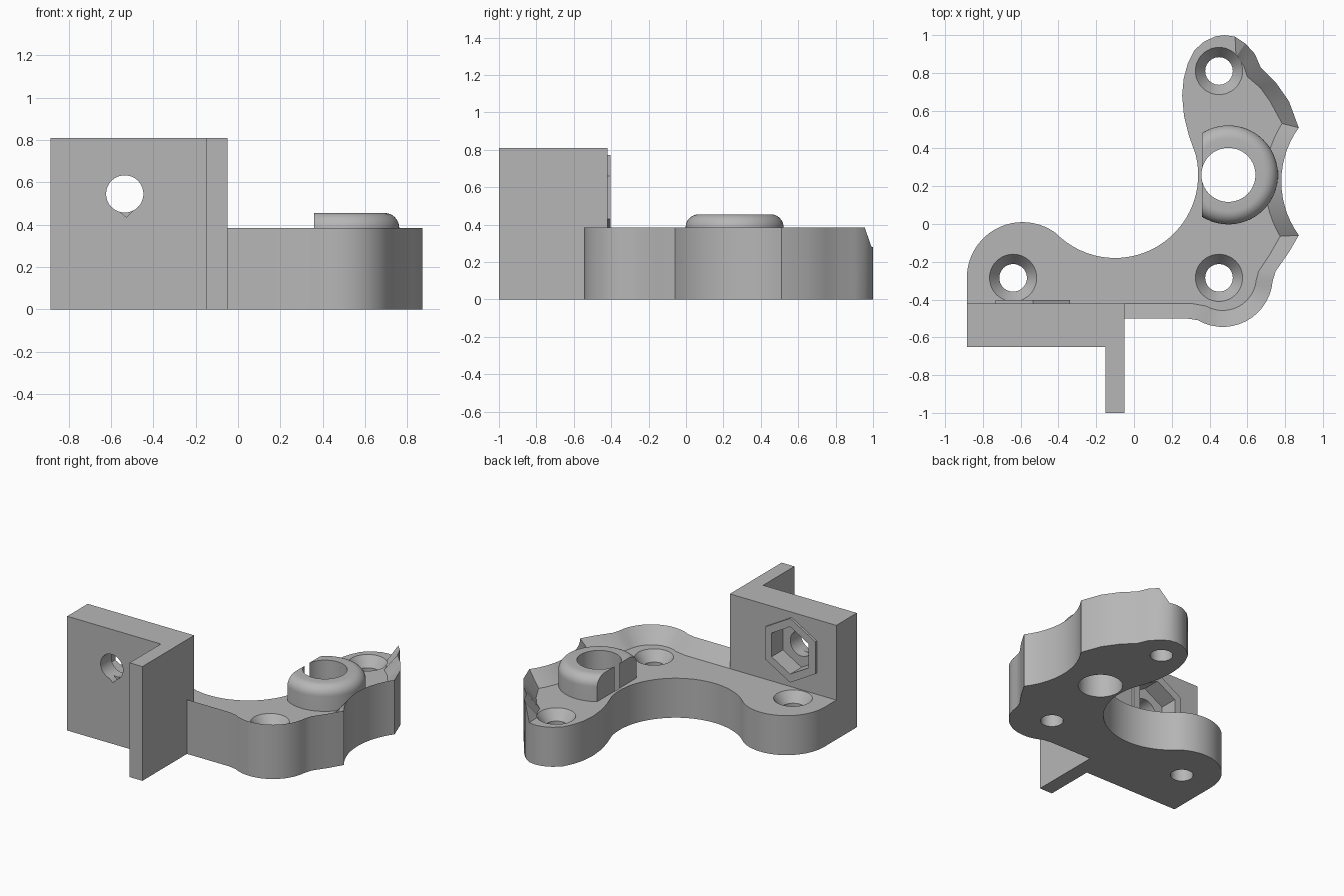
import bpy, bmesh
from math import cos, sin, radians, pi

if "Cube" in bpy.data.objects:
    bpy.data.objects.remove(bpy.data.objects["Cube"])

grey = bpy.data.materials.new("plain grey")
grey.use_nodes = True
colour = (0.47, 0.47, 0.47, 1)
grey.diffuse_color = colour
grey.node_tree.nodes["Principled BSDF"].inputs["Base Color"].default_value = colour

FLOOR, RIM, TOP = 0.28, 0.385, 0.81
BACK = -0.42            # back face of the upright block


def loft(name, rings):
    """Closed solid through rings of equal point count."""
    bm = bmesh.new()
    rows = [[bm.verts.new(p) for p in ring] for ring in rings]
    n = len(rows[0])
    for a, b in zip(rows, rows[1:]):
        for i in range(n):
            j = (i + 1) % n
            bm.faces.new((a[i], a[j], b[j], b[i]))
    bm.faces.new(rows[0][::-1])
    bm.faces.new(rows[-1])
    bmesh.ops.remove_doubles(bm, verts=bm.verts, dist=0.0005)
    bmesh.ops.recalc_face_normals(bm, faces=bm.faces)
    mesh = bpy.data.meshes.new(name)
    bm.to_mesh(mesh)
    bm.free()
    mesh.materials.append(grey)
    ob = bpy.data.objects.new(name, mesh)
    bpy.context.collection.objects.link(ob)
    return ob


def arc(cx, cy, r, a0, a1, n):
    angles = [radians(a0 + (a1 - a0) * i / n) for i in range(n + 1)]
    return [(cx + r * cos(a), cy + r * sin(a)) for a in angles]


def circle(cx, cy, r, n=64, start=0):
    return arc(cx, cy, r, start, start + 360, n)[:-1]


def upright(name, cx, cy, profile, n=64):
    return loft(name, [[(x, y, z) for x, y in circle(cx, cy, r, n)]
                       for r, z in profile])


def along_y(name, outline, y0, y1):
    return loft(name, [[(x, y, z) for x, z in outline] for y in (y0, y1)])


def prism(name, outline, z0, z1):
    return loft(name, [[(x, y, z) for x, y in outline] for z in (z0, z1)])


def cut(ob, cutter, mode='DIFFERENCE', keep=False):
    cutter.hide_render = True
    mod = ob.modifiers.new("cut", 'BOOLEAN')
    mod.operation, mod.solver, mod.object = mode, 'EXACT', cutter
    bpy.context.view_layer.objects.active = ob
    bpy.ops.object.modifier_apply(modifier=mod.name)
    if not keep:
        bpy.data.objects.remove(cutter)


# Raised rim: inner (floor) line and outer (crest) line, point for point
inner = [(-0.1, BACK), (0.3, BACK)]
outer = [(-0.1, -0.5), (0.28, -0.5)]
inner += arc(0.47, -0.28, 0.178, 240, 355, 14)
outer += arc(0.47, -0.28, 0.265, 240, 355, 14)
inner += [(0.66, -0.25), (0.72, -0.16)]
outer += [(0.75, -0.25), (0.82, -0.15)]
inner += arc(1.264, 0.225, 0.57, 210.6, 147.4, 14)
outer += arc(1.264, 0.225, 0.484, 216, 144, 14)
inner += [(0.72, 0.65), (0.67, 0.72), (0.60, 0.78), (0.58, 0.84), (0.54, 0.885)]
outer += [(0.82, 0.65), (0.75, 0.75), (0.67, 0.83), (0.64, 0.90), (0.59, 0.955)]

# Rimless edge: far lobe, long concave sweep, near lobe
edge = [(0.535, 0.992), (0.48, 1.0), (0.43, 0.993), (0.37, 0.965), (0.32, 0.92),
        (0.285, 0.85), (0.263, 0.77), (0.255, 0.68), (0.265, 0.57), (0.29, 0.47)]
edge += arc(-0.1, 0.26, 0.44, 14, -132, 26)
edge += arc(-0.59, -0.285, 0.295, 48, 180, 22)[1:]
edge += [(-0.885, BACK - 0.01)]

plate = loft("base_plate", [
    [(x, y, 0) for x, y in outer + edge],
    [(x, y, RIM) for x, y in outer] + [(x, y, FLOOR) for x, y in edge],
    [(x, y, FLOOR) for x, y in inner + edge]])

# Countersunk screw holes
for x, y in ((-0.64, -0.285), (0.45, -0.285), (0.45, 0.81)):
    cut(plate, upright("screw_cutter", x, y,
                       [(0.073, -0.1), (0.073, 0.21), (0.125, FLOOR), (0.125, 0.6)], 48))

# Rounded boss with a flat side and a through hole
BX, BY, BR, FIL, BTOP = 0.5, 0.26, 0.262, 0.07, 0.455
fillet = [(BR - FIL + FIL * cos(i * pi / 16), BTOP - FIL + FIL * sin(i * pi / 16))
          for i in range(9)]
boss = upright("round_boss", BX, BY, [(BR, 0.2)] + fillet, 72)
cut(boss, prism("flat_cutter", [(0, -0.2), (0.36, -0.2), (0.36, 0.8), (0, 0.8)], 0.1, 0.6))
bore = upright("bore_cutter", BX, BY, [(0.143, -0.1), (0.143, 0.7)])
cut(plate, bore, keep=True)
cut(boss, bore)

# Upright block with its forward fin, as one L-shaped prism
block = prism("upright_block", [
    (-0.885, BACK), (-0.885, -0.65), (-0.15, -0.65), (-0.15, -1.0),
    (-0.05, -1.0), (-0.05, BACK)], 0, TOP)

# Bolt hole, front notch and hexagonal nut pocket
HX, HZ = -0.535, 0.545
cut(block, along_y("bolt_cutter", circle(HX, HZ, 0.088), -0.8, -0.3))
cut(block, along_y("notch_cutter", [(HX - 0.05, HZ - 0.06), (HX + 0.008, HZ - 0.11),
                                    (HX + 0.06, HZ - 0.06)], -0.7, -0.6))
pocket = along_y("nut_cutter", circle(HX, HZ, 0.168, 6, 30), -0.53, -0.3)
collar = along_y("nut_collar", circle(HX, HZ, 0.228, 6, 30), BACK - 0.01, BACK + 0.017)
cut(block, pocket, keep=True)
cut(collar, pocket)

# Smooth curved walls while keeping crisp edges
bpy.ops.object.select_all(action='DESELECT')
for ob in (plate, boss, block, collar):
    ob.select_set(True)
bpy.context.view_layer.objects.active = plate
bpy.ops.object.shade_smooth_by_angle(angle=radians(28))
